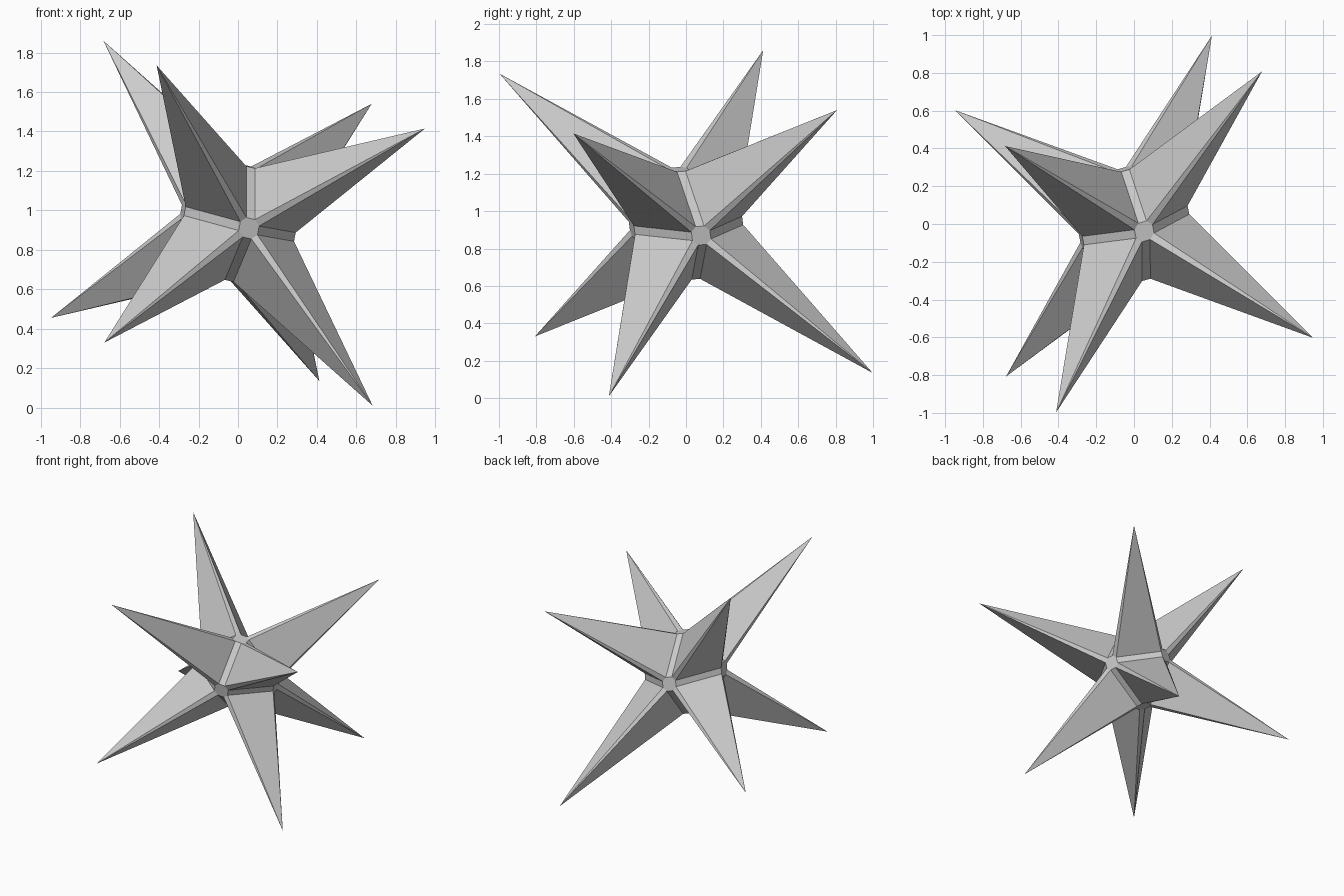
import bpy, bmesh
from math import atan2
from itertools import permutations, product
from mathutils import Vector, Matrix

if "Cube" in bpy.data.objects:
    bpy.data.objects.remove(bpy.data.objects["Cube"])

# Slightly skewed axes running through the six hub facets
E1 = Vector((-0.27, 1.41, 0.125)) / 2
E2 = Vector((1.36, 0.395, -0.32)) / 2
E3 = Vector((0.265, -0.19, 1.405)) / 2
AXES = Matrix((E1, E2, E3)).transposed()
CENTRE = Vector((0, 0, 0.935))

# Hub: bevelled octahedron, all signed permutations of one corner
CORNER = (0.41, 0.07, 0.032)
points = [Vector(s * c for s, c in zip(signs, p))
          for p in permutations(CORNER) for signs in product((-1, 1), repeat=3)]


def ring(direction):
    """Indices of the hub points furthest along a direction, in loop order."""
    best = max(p.dot(direction) for p in points)
    ids = [i for i, p in enumerate(points) if p.dot(direction) > best - 1e-5]
    u = direction.orthogonal().normalized()
    v = direction.normalized().cross(u)
    return sorted(ids, key=lambda i: atan2(points[i].dot(v), points[i].dot(u)))


bm = bmesh.new()
verts = [bm.verts.new(AXES @ p + CENTRE) for p in points]

for d in product((-1, 0, 1), repeat=3):
    if not any(d):
        continue
    loop = [verts[i] for i in ring(Vector(d))]
    if all(d):
        # Long spike on each octahedron side
        tip = bm.verts.new(AXES @ Vector(d) + CENTRE)
        for a, b in zip(loop, loop[1:] + loop[:1]):
            bm.faces.new((a, b, tip))
    else:
        # Small octagon facets and the valley strips between spikes
        bm.faces.new(loop)

bmesh.ops.recalc_face_normals(bm, faces=bm.faces[:])
mesh = bpy.data.meshes.new("spiked_star")
bm.to_mesh(mesh)
bm.free()
star = bpy.data.objects.new("spiked_star", mesh)
bpy.context.collection.objects.link(star)
